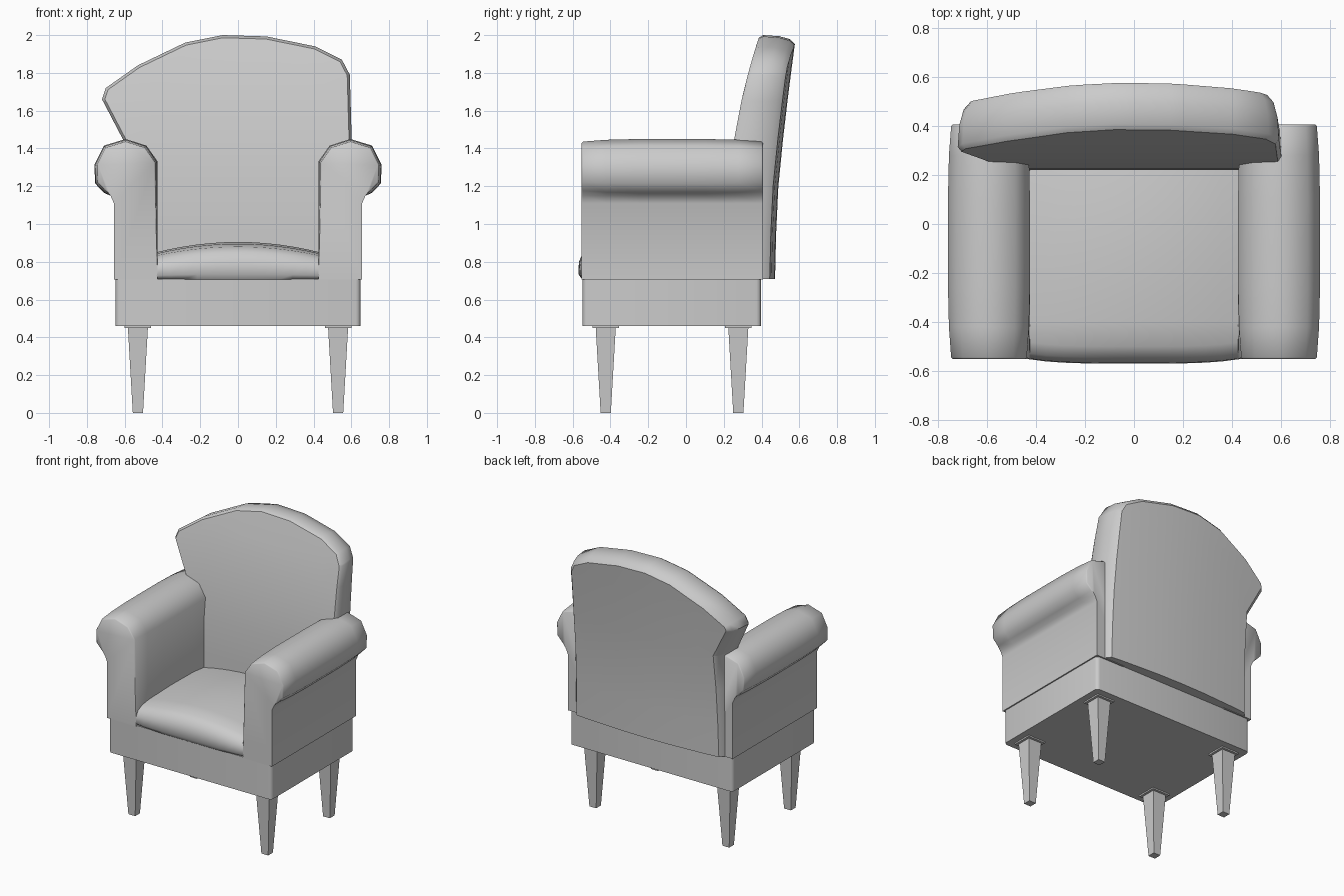
import bpy, bmesh
from math import radians
from mathutils import Vector

if "Cube" in bpy.data.objects:
    bpy.data.objects.remove(bpy.data.objects["Cube"], do_unlink=True)

grey = bpy.data.materials.new("soft_grey")
grey.use_nodes = True
colour = (0.6, 0.6, 0.6, 1)
grey.diffuse_color = colour
grey.node_tree.nodes["Principled BSDF"].inputs["Base Color"].default_value = colour


def finish(bm, name, angle=35):
    bmesh.ops.recalc_face_normals(bm, faces=bm.faces[:])
    mesh = bpy.data.meshes.new(name)
    bm.to_mesh(mesh)
    bm.free()
    mesh.materials.append(grey)
    ob = bpy.data.objects.new(name, mesh)
    bpy.context.collection.objects.link(ob)
    bpy.ops.object.select_all(action='DESELECT')
    ob.select_set(True)
    bpy.context.view_layer.objects.active = ob
    bpy.ops.object.shade_smooth_by_angle(angle=radians(angle))
    return ob


def loft(rings):
    """Skin a list of equal-length closed rings and cap both ends."""
    bm = bmesh.new()
    rows = [[bm.verts.new(p) for p in ring] for ring in rings]
    for a, b in zip(rows, rows[1:]):
        for i in range(len(a)):
            j = (i + 1) % len(a)
            bm.faces.new((a[i], a[j], b[j], b[i]))
    bm.faces.new(rows[0])
    bm.faces.new(rows[-1][::-1])
    return bm


def inset(points, d):
    """Move a closed 2D outline inwards by d, mitred at its corners."""
    pts = [Vector(p) for p in points]
    area = sum(a.x * b.y - b.x * a.y for a, b in zip(pts, pts[1:] + pts[:1]))
    s = 1 if area > 0 else -1
    out = []
    for i, p in enumerate(pts):
        e1 = (p - pts[i - 1]).normalized()
        e2 = (pts[(i + 1) % len(pts)] - p).normalized()
        n1, n2 = Vector((-e1.y, e1.x)) * s, Vector((-e2.y, e2.x)) * s
        out.append(p + (n1 + n2) * d / (1 + n1.dot(n2)))
    return out


def slice_mesh(bm, axis, cuts):
    normal = [0, 0, 0]
    normal[axis] = 1
    for c in cuts:
        co = [0, 0, 0]
        co[axis] = c
        bmesh.ops.bisect_plane(bm, geom=bm.verts[:] + bm.edges[:] + bm.faces[:],
                               plane_co=co, plane_no=normal)


def box(name, x, y, z, bevel=0.0):
    ring = [(x[0], y[0]), (x[1], y[0]), (x[1], y[1]), (x[0], y[1])]
    bm = loft([[(px, py, h) for px, py in ring] for h in z])
    if bevel:
        upright = [e for e in bm.edges if abs(e.verts[0].co.z - e.verts[1].co.z) > 0.05]
        bmesh.ops.bevel(bm, geom=upright, offset=bevel, segments=3,
                        profile=0.5, affect='EDGES')
    return finish(bm, name)


# Base frame
box("base_frame", (-0.648, 0.648), (-0.547, 0.397), (0.46, 0.71), 0.025)

# Tapered legs with thin mounting plates
for side, x in (("right", -0.53), ("left", 0.53)):
    for end, y in (("front", -0.425), ("back", 0.277)):
        square = ((-1, -1), (1, -1), (1, 1), (-1, 1))
        finish(loft([[(x + h * u, y + h * v, z) for u, v in square]
                     for h, z in ((0.027, 0), (0.053, 0.452))]), f"{end}_{side}_leg")
        box(f"{end}_{side}_leg_plate", (x - 0.07, x + 0.07), (y - 0.07, y + 0.07),
            (0.45, 0.461))

# Rolled arms
arm = [(0.425, 0.705), (0.425, 1.33), (0.485, 1.415), (0.595, 1.45), (0.71, 1.415),
       (0.76, 1.315), (0.757, 1.215), (0.71, 1.165), (0.675, 1.15), (0.657, 1.11),
       (0.657, 0.705)]
stations = ((-0.552, 0.02), (-0.545, 0.013), (-0.42, 0.004), (-0.25, 0),
            (0.1, 0), (0.28, 0.004), (0.4, 0.013), (0.407, 0.02))
for side, s in (("right", -1), ("left", 1)):
    rings = []
    for y, d in stations:
        # Only the padded roll swells; the straight panel stays flat
        ring = [b if a[1] > 1.16 else Vector(a) for a, b in zip(arm, inset(arm, d))]
        rings.append([(s * p.x, y, p.y) for p in ring])
    finish(loft(rings), f"{side}_arm", 50)

# Crowned seat cushion
side_profile = [(-0.55, 0.707), (-0.57, 0.735), (-0.567, 0.80), (-0.545, 0.85), (-0.5, 0.88),
                (-0.4, 0.895), (-0.15, 0.905), (0.1, 0.9), (0.3, 0.87), (0.3, 0.707)]
rings = []
for i in range(-6, 7):
    t = i / 6
    rings.append([(0.432 * t, y + (0.018 * t ** 4 if y < -0.4 else 0),
                   z - 0.055 * t * t * (z - 0.707) / 0.2) for y, z in side_profile])
finish(loft(rings), "seat_cushion", 50)

# Leaning back rest with a lopsided crown, built flat and then bent
outline = [(-0.62, 0.71), (-0.605, 1.44), (-0.72, 1.66), (-0.70, 1.72), (-0.53, 1.84),
           (-0.28, 1.96), (-0.08, 2.0), (0.15, 1.993), (0.41, 1.94), (0.55, 1.87),
           (0.592, 1.79), (0.602, 1.44), (0.61, 0.71)]
bm = loft([[(x, t, z) for x, z in inset(outline, d)]
           for t, d in ((0, 0.014), (0.1, 0), (0.55, 0.006), (0.86, 0.022), (1, 0.048))])
slice_mesh(bm, 2, (0.95, 1.2, 1.45, 1.65, 1.8))
slice_mesh(bm, 0, (-0.45, -0.2, 0, 0.2, 0.45))
for v in bm.verts:
    x, t, z = v.co
    lean = max(0, z - 1.1)
    front = 0.22 + 0.045 * lean + 0.16 * lean ** 2
    rear = 0.47 + 0.03 * (z - 0.71) + 0.085 * lean ** 1.3 - 0.09 * x * x
    v.co.y = front + (rear - front) * t
    if z < 0.8:
        v.co.z = 0.708
finish(bm, "back_rest", 40)
